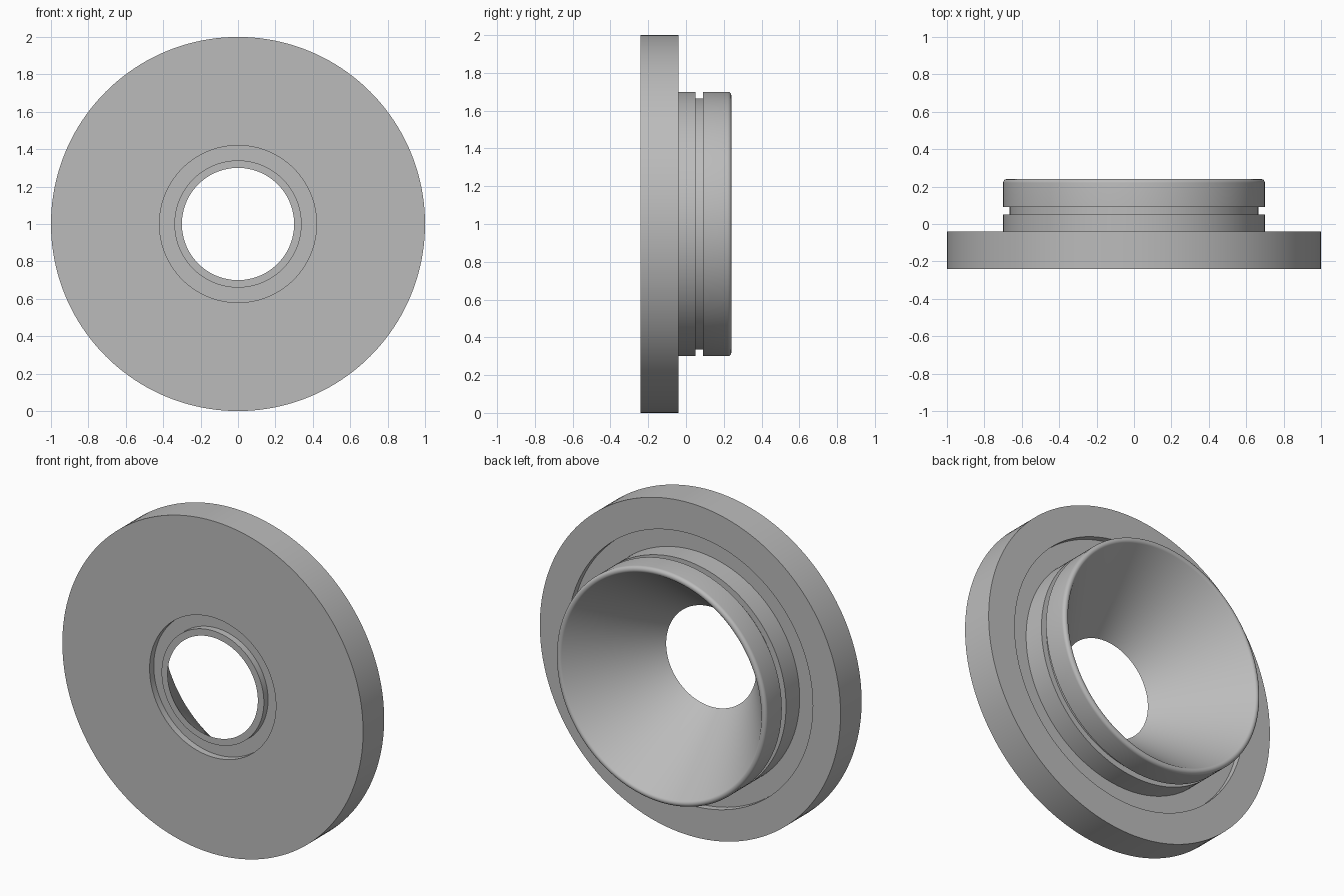
import bpy, bmesh, math
from mathutils import Vector, Matrix

if "Cube" in bpy.data.objects:
    bpy.data.objects.remove(bpy.data.objects["Cube"], do_unlink=True)

SEGMENTS = 160
FRONT, FLANGE_BACK, BACK = -0.24, -0.04, 0.24
RECESS = 0.04      # depth of the two face grooves
HUB = 0.70         # hub radius
FILLET = 0.02      # rounding of the rear rim

# Plain grey metal
grey = bpy.data.materials.new("plain grey")
grey.use_nodes = True
colour = (0.5, 0.5, 0.5, 1)
grey.diffuse_color = colour
grey.node_tree.nodes["Principled BSDF"].inputs["Base Color"].default_value = colour


def arc(radius, y, size, start, end, steps=6):
    """Points of a rounded corner around a centre, in degrees."""
    angles = [math.radians(start + (end - start) * i / steps) for i in range(steps + 1)]
    return [(radius + size * math.cos(a), y + size * math.sin(a)) for a in angles]


def lathe(name, profile):
    """Revolve a closed (radius, y) profile around the y axis."""
    bm = bmesh.new()
    verts = [bm.verts.new((r, y, 0)) for r, y in profile]
    edges = [bm.edges.new((v, verts[i - 1])) for i, v in enumerate(verts)]
    bmesh.ops.spin(bm, geom=verts + edges, cent=(0, 0, 0), axis=(0, 1, 0),
                   angle=math.tau, steps=SEGMENTS)
    bmesh.ops.remove_doubles(bm, verts=bm.verts, dist=0.0002)
    bmesh.ops.recalc_face_normals(bm, faces=bm.faces)
    bmesh.ops.translate(bm, verts=bm.verts, vec=(0, 0, 1))
    mesh = bpy.data.meshes.new(name)
    bm.to_mesh(mesh)
    bm.free()
    obj = bpy.data.objects.new(name, mesh)
    bpy.context.collection.objects.link(obj)
    mesh.materials.append(grey)
    bpy.ops.object.select_all(action="DESELECT")
    obj.select_set(True)
    bpy.context.view_layer.objects.active = obj
    bpy.ops.object.shade_smooth_by_angle(angle=math.radians(30))
    return obj


# Front lip and front face groove, then the wide flange
flange = [(0.30, FRONT), (0.34, FRONT), (0.34, FRONT + RECESS),
          (0.42, FRONT + RECESS), (0.42, FRONT), (1.0, FRONT), (1.0, FLANGE_BACK)]

# Rear face groove, then the hub with its ring groove
hub = [(0.815, FLANGE_BACK), (0.815, FLANGE_BACK - RECESS), (HUB, FLANGE_BACK - RECESS),
       (HUB, 0.05), (0.665, 0.05), (0.665, 0.09), (HUB, 0.09)]

# Rounded rear rim; the profile closes along the conical bore
rim = arc(HUB - FILLET, BACK - FILLET, FILLET, 0, 142, 10)

lathe("flanged_conical_hub", flange + hub + rim)
